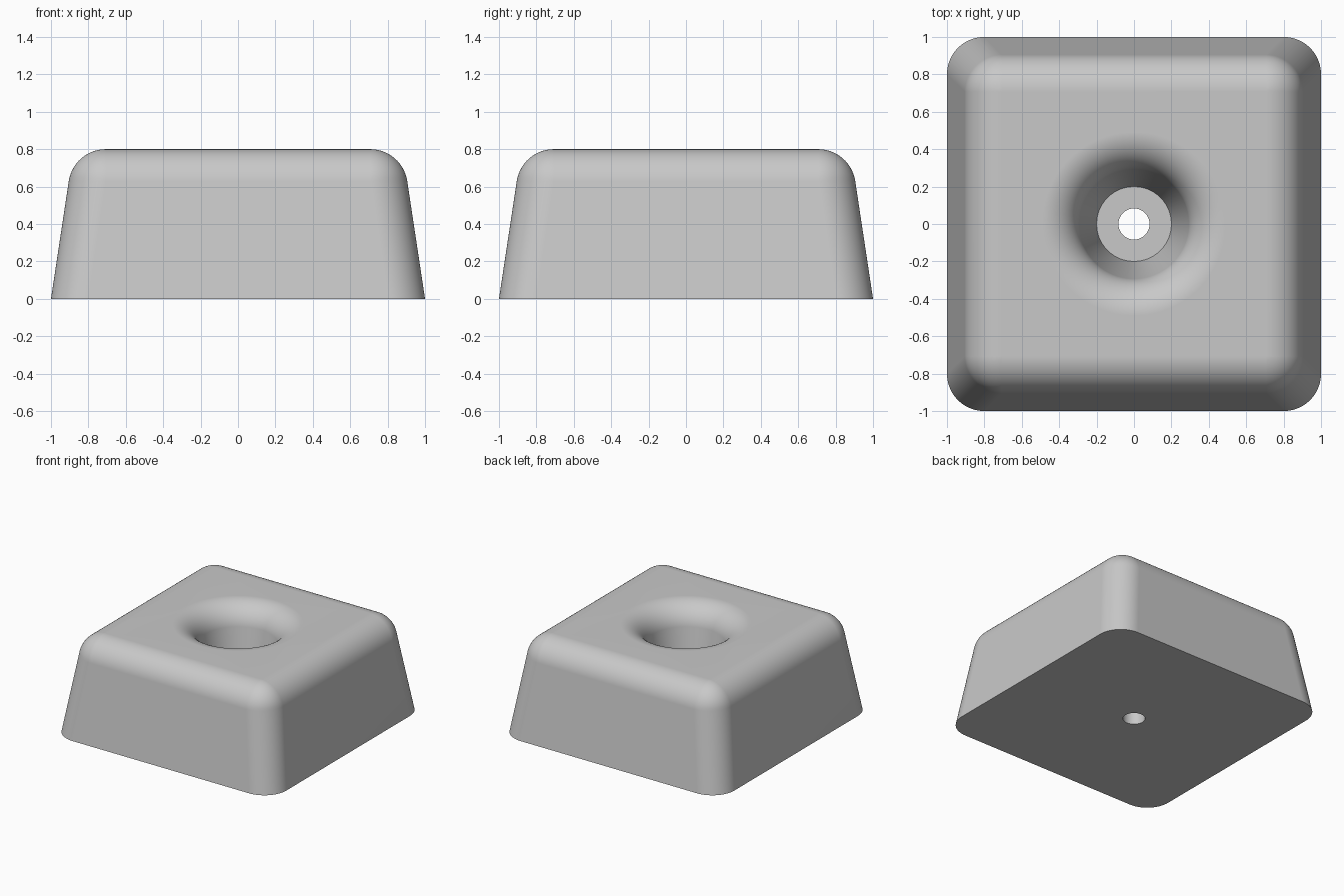
import bpy
import bmesh
from math import sin, cos, pi, atan, radians

cube = bpy.data.objects.get("Cube")
if cube:
    bpy.data.objects.remove(cube, do_unlink=True)

HEIGHT = 0.8
FILLET = 0.2
CORNER_STEPS = 18   # points per quarter of each ring
FILLET_STEPS = 14


def ring_points(half, radius, z):
    """Rounded square ring; a circle when half equals radius."""
    circle = half == radius
    points = []
    for quarter in range(4):
        for i in range(CORNER_STEPS):
            t = (i + 0.5) / CORNER_STEPS if circle else i / (CORNER_STEPS - 1)
            a = (quarter + t) * pi / 2
            mid = (quarter + 0.5) * pi / 2
            shift = (half - radius) * 2 ** 0.5
            points.append((shift * cos(mid) + radius * cos(a),
                           shift * sin(mid) + radius * sin(a), z))
    return points


def fillet_angles(start):
    return [start + (pi / 2 - start) * i / FILLET_STEPS for i in range(FILLET_STEPS + 1)]


rings = []
# Drafted outer wall and rounded upper edge
draft = atan(0.15)
centre = 0.707
rings.append(ring_points(1.0, 0.2, 0))
for a in fillet_angles(draft):
    r = FILLET * cos(a)
    rings.append(ring_points(centre + r, r, HEIGHT - FILLET + FILLET * sin(a)))

# Rounded mouth of the recess, conical wall, floor and screw hole
mouth = 0.49
for a in reversed(fillet_angles(atan(0.18))):
    r = mouth - FILLET * cos(a)
    rings.append(ring_points(r, r, HEIGHT - FILLET + FILLET * sin(a)))
for r, z in ((0.2, 0.1), (0.083, 0.1), (0.083, 0)):
    rings.append(ring_points(r, r, z))

# Join every ring to the next, the last one closing the underside
bm = bmesh.new()
loops = [[bm.verts.new(p) for p in ring] for ring in rings]
for k, lower in enumerate(loops):
    upper = loops[(k + 1) % len(loops)]
    for i in range(len(lower)):
        j = (i + 1) % len(lower)
        bm.faces.new((lower[i], lower[j], upper[j], upper[i]))
bmesh.ops.remove_doubles(bm, verts=bm.verts, dist=0.0001)
bmesh.ops.recalc_face_normals(bm, faces=bm.faces)
mesh = bpy.data.meshes.new("rubber_foot")
bm.to_mesh(mesh)
bm.free()

foot = bpy.data.objects.new("rubber_foot", mesh)
bpy.context.collection.objects.link(foot)

# Plain grey material
grey = bpy.data.materials.new("grey_rubber")
grey.use_nodes = True
colour = (0.58, 0.58, 0.58, 1)
grey.diffuse_color = colour
grey.node_tree.nodes["Principled BSDF"].inputs["Base Color"].default_value = colour
mesh.materials.append(grey)

# Smooth shading with crisp edges and clean flats
bpy.ops.object.select_all(action="DESELECT")
foot.select_set(True)
bpy.context.view_layer.objects.active = foot
bpy.ops.object.shade_smooth_by_angle(angle=radians(30))
weighted = foot.modifiers.new("weighted_normals", "WEIGHTED_NORMAL")
weighted.keep_sharp = True
